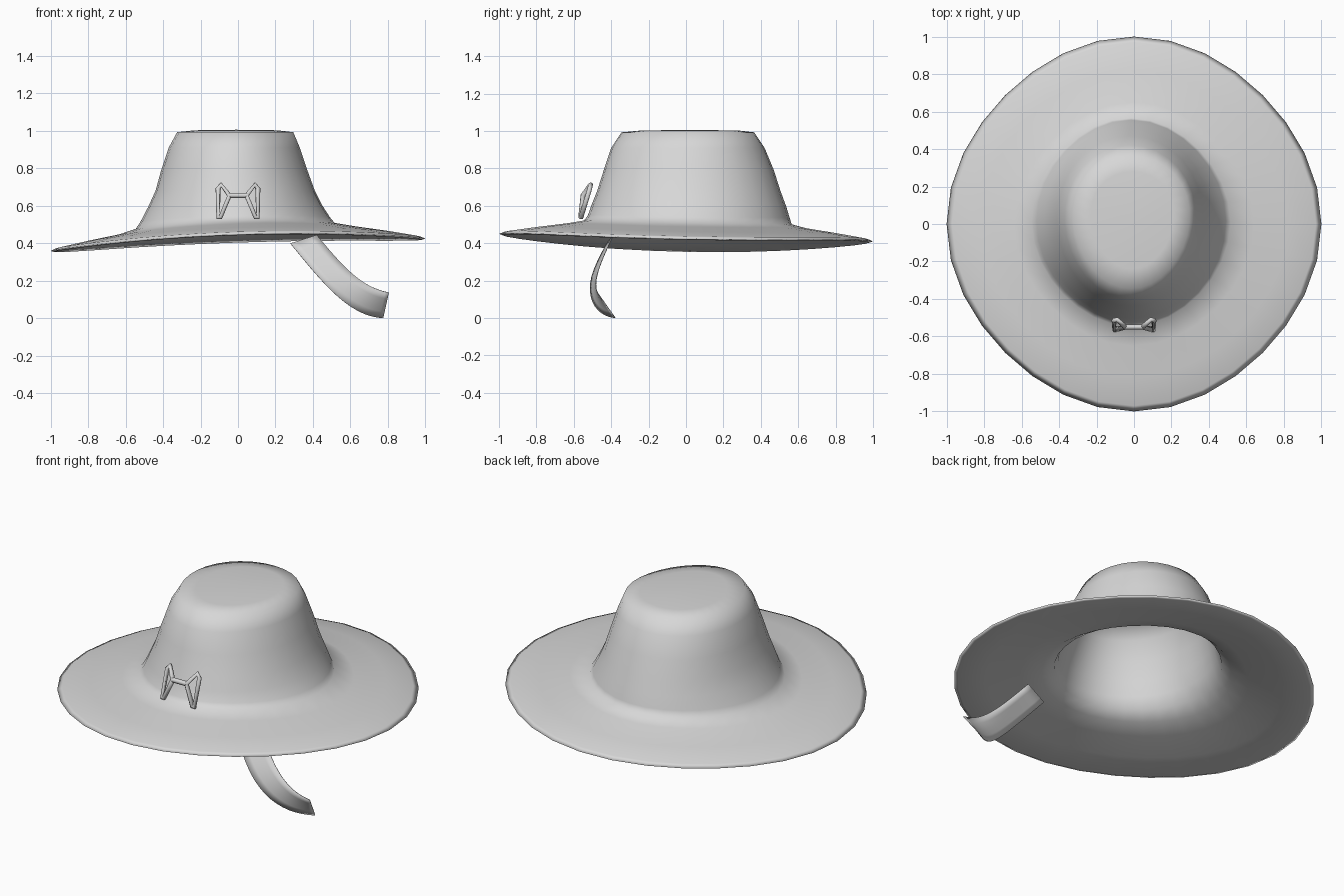
import bpy
from math import sin, cos, pi

cube = bpy.data.objects.get("Cube")
if cube:
    bpy.data.objects.remove(cube, do_unlink=True)

GREY = (0.68, 0.68, 0.68, 1.0)
grey = bpy.data.materials.new("plain_grey")
grey.use_nodes = True
grey.diffuse_color = GREY
grey.node_tree.nodes["Principled BSDF"].inputs["Base Color"].default_value = GREY


def add_object(name, data):
    obj = bpy.data.objects.new(name, data)
    bpy.context.collection.objects.link(obj)
    data.materials.append(grey)
    return obj


def add_mesh(name, verts, faces):
    mesh = bpy.data.meshes.new(name)
    mesh.from_pydata(verts, [], faces)
    mesh.polygons.foreach_set("use_smooth", [True] * len(faces))
    return add_object(name, mesh)


# Hat: oval rings, first down the inside to the brim edge, then up the outside
# (x radius, y radius, x centre, y centre, height, brim tilt, egg taper)
LINING = [
    (0.27, 0.32, -0.015, 0.01, 0.975, 0, 0.1),
    (0.315, 0.375, -0.02, 0.01, 0.90, 0, 0.06),
    (0.355, 0.42, -0.02, 0.015, 0.79, 0, 0.03),
    (0.385, 0.45, -0.015, 0.015, 0.68, 0, 0),
    (0.41, 0.465, -0.015, 0.015, 0.60, 0.3, 0),
    (0.445, 0.485, -0.015, 0.015, 0.535, 0.7, 0),
    (0.515, 0.54, -0.01, 0.01, 0.49, 0.9, 0),
    (0.63, 0.64, 0, 0, 0.463, 1, 0),
    (0.82, 0.82, 0, 0, 0.434, 1, 0),
    (0.98, 0.98, 0, 0, 0.405, 1, 0),
]
OUTSIDE = [
    (1.00, 1.00, 0, 0, 0.411, 1, 0),
    (0.97, 0.97, 0, 0, 0.424, 1, 0),
    (0.82, 0.82, 0, 0, 0.451, 1, 0),
    (0.64, 0.65, 0, 0, 0.479, 1, 0),
    (0.53, 0.555, -0.015, 0.01, 0.503, 0.9, 0),
    (0.505, 0.54, -0.015, 0.015, 0.535, 0.7, 0),
    (0.465, 0.52, -0.015, 0.015, 0.60, 0.3, 0),
    (0.425, 0.49, -0.015, 0.015, 0.68, 0, 0),
    (0.39, 0.455, -0.02, 0.015, 0.79, 0, 0.03),
    (0.35, 0.41, -0.02, 0.01, 0.91, 0, 0.06),
    (0.31, 0.355, -0.015, 0.01, 0.993, 0, 0.1),
    (0.22, 0.26, -0.01, 0.02, 1.003, 0, 0.1),
]
SIDES = 32
rings = LINING + OUTSIDE
verts, faces = [], []
for rx, ry, cx, cy, z, tilt, egg in rings:
    for i in range(SIDES):
        a = 2 * pi * i / SIDES
        pull = 1 - 0.028 * tilt * sin(2 * a) ** 2
        x = cx + rx * cos(a) * pull * (1 + egg * sin(a))
        y = cy + ry * sin(a) * pull
        sag = 0.033 * x - 0.02 * y - 0.019 * rx * cos(2 * a)
        verts.append((x, y, z + tilt * sag))
for r in range(len(rings) - 1):
    for i in range(SIDES):
        j, low, high = (i + 1) % SIDES, r * SIDES, (r + 1) * SIDES
        faces.append((low + i, low + j, high + j, high + i))
# Crown caps, inside and outside
last = (len(rings) - 1) * SIDES
inner = len(verts)
verts += [(-0.01, 0.02, 0.988), (-0.01, 0.02, 1.006)]
for i in range(SIDES):
    j = (i + 1) % SIDES
    faces.append((j, i, inner))
    faces.append((last + i, last + j, inner + 1))
add_mesh("hat_shell", verts, faces)

# Hanging strap: a smoothly curved ribbon between a lower and an upper edge
LOWER = [(0.28, -0.425, 0.40), (0.43, -0.525, 0.215), (0.57, -0.51, 0.075),
         (0.69, -0.44, 0.01), (0.775, -0.38, 0.0)]
UPPER = [(0.42, -0.39, 0.445), (0.545, -0.46, 0.295), (0.645, -0.485, 0.205),
         (0.73, -0.485, 0.155), (0.805, -0.475, 0.135)]
n = len(LOWER)
strap = add_mesh("chin_strap", LOWER + UPPER,
                 [(i, i + 1, n + i + 1, n + i) for i in range(n - 1)])
smooth = strap.modifiers.new("smooth", "SUBSURF")
smooth.levels = smooth.render_levels = 2
smooth.boundary_smooth = "PRESERVE_CORNERS"
solid = strap.modifiers.new("thickness", "SOLIDIFY")
solid.thickness = 0.004

# Wire bow: two mirrored loops joined by a short bar
bow = bpy.data.curves.new("wire_bow", "CURVE")
bow.dimensions = "3D"
bow.bevel_depth = 0.014
bow.bevel_resolution = 1
bow.use_fill_caps = True


def add_wire(points, closed):
    spline = bow.splines.new("POLY")
    spline.points.add(len(points) - 1)
    for p, co in zip(spline.points, points):
        p.co = (*co, 1)
    spline.use_cyclic_u = closed
    spline.use_smooth = True


LOOP = [(0.045, -0.55, 0.655), (0.09, -0.51, 0.712),
        (0.106, -0.515, 0.69), (0.106, -0.562, 0.538), (0.093, -0.562, 0.54)]
for side in (1, -1):
    add_wire([(side * x, y, z) for x, y, z in LOOP], True)
add_wire([(-0.05, -0.55, 0.655), (0.05, -0.55, 0.655)], False)
add_object("wire_bow", bow)
